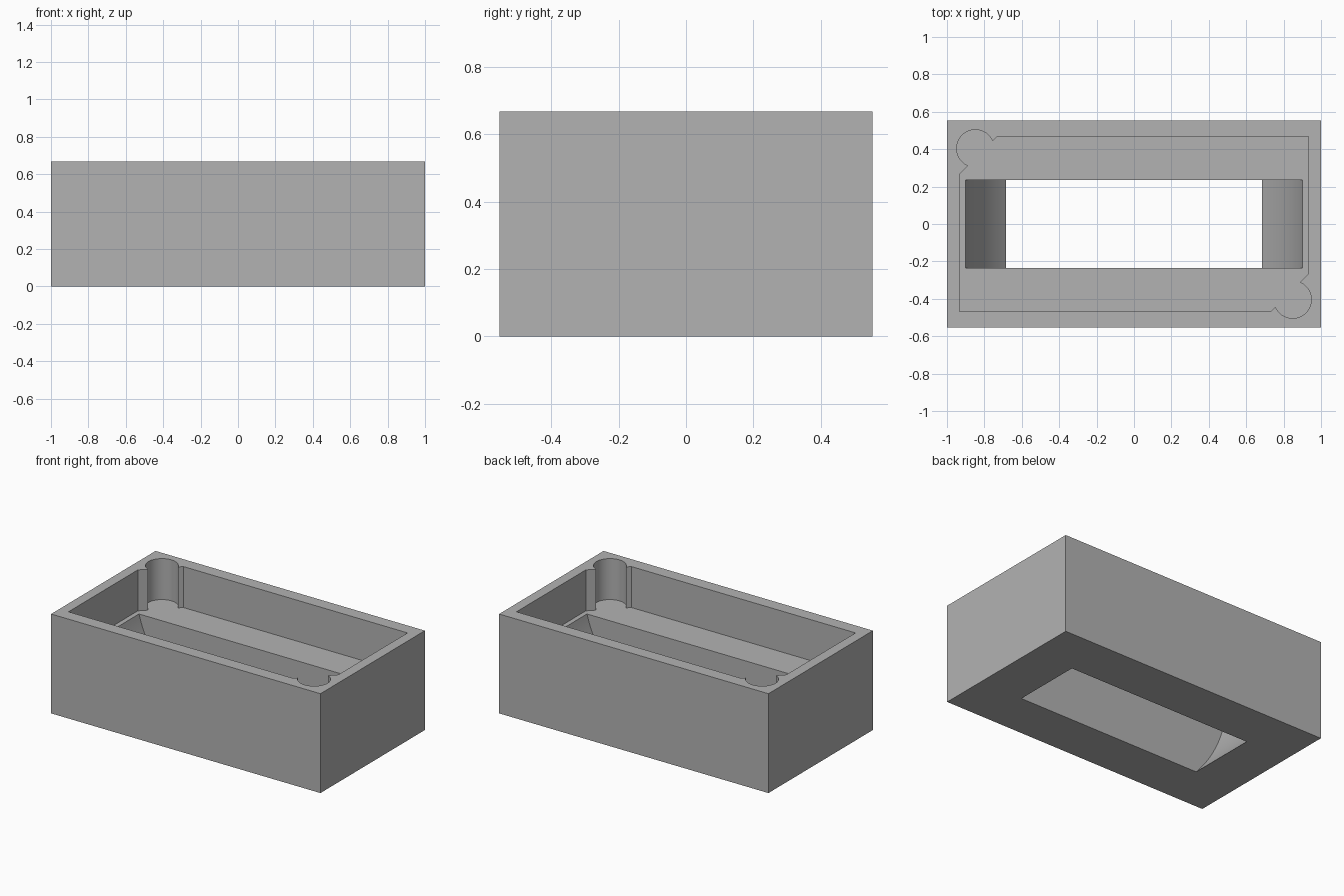
import bpy
import bmesh
from math import acos, atan2, cos, pi, sin, sqrt
from mathutils import Vector

cube = bpy.data.objects.get("Cube")
if cube:
    bpy.data.objects.remove(cube, do_unlink=True)

# Overall sizes
HALF_X, HALF_Y, HEIGHT = 1.0, 0.554, 0.667
POCKET_X, POCKET_Y, FLOOR = 0.932, 0.467, 0.392
CHAMFER = 1.2                       # |x| + |y| along the cut corners
HOLE_X, HOLE_Y, HOLE_R = 0.848, 0.404, 0.1
SLOT_Y, BOWL_Z, BOWL_R = 0.236, 0.632, 0.932

grey = bpy.data.materials.new("mid grey")
grey.use_nodes = True
colour = (0.45, 0.45, 0.45, 1)
grey.diffuse_color = colour
grey.node_tree.nodes["Principled BSDF"].inputs["Base Color"].default_value = colour


def prism(name, outline, offset):
    """Extrude a closed 3D outline along an offset."""
    bm = bmesh.new()
    face = bm.faces.new([bm.verts.new(p) for p in outline])
    swept = bmesh.ops.extrude_face_region(bm, geom=[face])["geom"]
    bmesh.ops.translate(bm, vec=Vector(offset),
                        verts=[g for g in swept if isinstance(g, bmesh.types.BMVert)])
    bmesh.ops.recalc_face_normals(bm, faces=bm.faces)
    mesh = bpy.data.meshes.new(name)
    bm.to_mesh(mesh)
    bm.free()
    mesh.materials.append(grey)
    obj = bpy.data.objects.new(name, mesh)
    bpy.context.collection.objects.link(obj)
    return obj


# Outer block
block = prism("tray_block", [(x, y, 0) for x, y in
              [(-HALF_X, -HALF_Y), (HALF_X, -HALF_Y), (HALF_X, HALF_Y), (-HALF_X, HALF_Y)]],
              (0, 0, HEIGHT))

# Pocket outline: one plain corner, then a cut corner with a round bay, repeated by half turn
reach = (HOLE_X + HOLE_Y - CHAMFER) / sqrt(2)
half_open = acos(reach / HOLE_R)
start, stop = -3 * pi / 4 + half_open, 5 * pi / 4 - half_open
STEPS = 40
half = [(POCKET_X, -POCKET_Y), (POCKET_X, CHAMFER - POCKET_X)]
for i in range(STEPS + 1):
    a = start + (stop - start) * i / STEPS
    half.append((HOLE_X + HOLE_R * cos(a), HOLE_Y + HOLE_R * sin(a)))
half.append((CHAMFER - POCKET_Y, POCKET_Y))
# The bays sit at the back right and front left corners when seen from above, so mirror x
outline = [(-s * x, s * y, FLOOR) for s in (1, -1) for x, y in half]
pocket = prism("pocket_cutter", outline, (0, 0, HEIGHT))

# Through slot whose ends follow a round bowl
TOP = FLOOR + 0.1
low = atan2(-BOWL_Z, sqrt(BOWL_R ** 2 - BOWL_Z ** 2)) - 0.06
high = atan2(TOP - BOWL_Z, sqrt(BOWL_R ** 2 - (TOP - BOWL_Z) ** 2))
arc = [low + (high - low) * i / 24 for i in range(25)]
right_end = [(BOWL_R * cos(a), -SLOT_Y, BOWL_Z + BOWL_R * sin(a)) for a in arc]
left_end = [(-x, y, z) for x, y, z in reversed(right_end)]
slot = prism("slot_cutter", right_end + left_end, (0, 2 * SLOT_Y, 0))

# Cut the block, then drop the cutters
bpy.ops.object.select_all(action="DESELECT")
block.select_set(True)
bpy.context.view_layer.objects.active = block
for cutter in (pocket, slot):
    cutter.hide_render = True
    cut = block.modifiers.new(cutter.name, "BOOLEAN")
    cut.operation = "DIFFERENCE"
    cut.solver = "EXACT"
    cut.object = cutter
    bpy.ops.object.modifier_apply(modifier=cut.name)
    bpy.data.objects.remove(cutter, do_unlink=True)

bpy.ops.object.shade_smooth_by_angle(angle=pi / 6)
